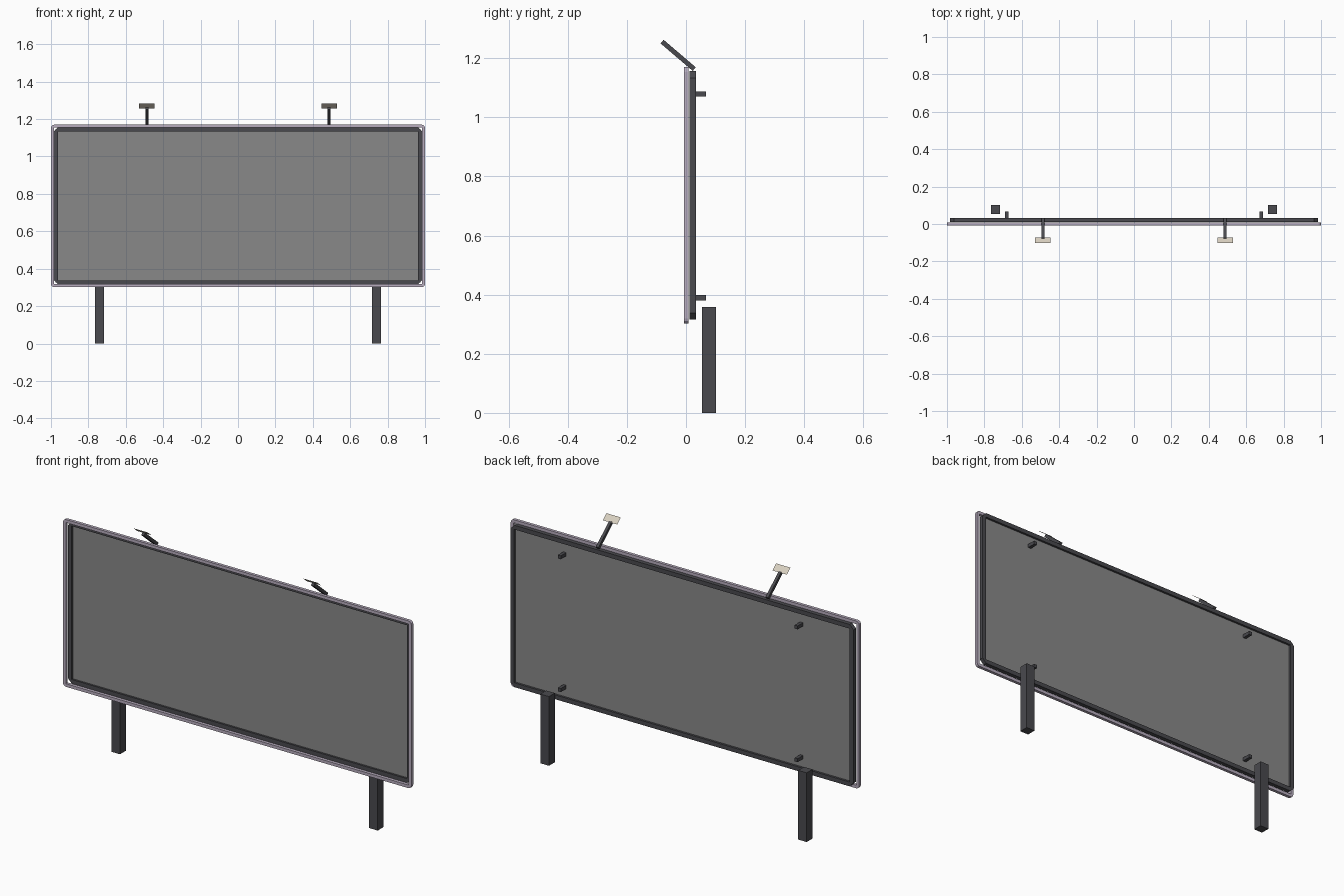
import bpy, bmesh, math
from mathutils import Matrix, Vector

if "Cube" in bpy.data.objects:
    bpy.data.objects.remove(bpy.data.objects["Cube"])


def material(name, rgba):
    m = bpy.data.materials.new(name)
    m.diffuse_color = rgba
    m.use_nodes = True
    m.node_tree.nodes["Principled BSDF"].inputs["Base Color"].default_value = m.diffuse_color
    return m


DARK = material("dark_metal", (0.068, 0.068, 0.077, 1))
TUBE = material("tube_glass", (0.48, 0.42, 0.52, 1))
PANEL = material("panel_grey", (0.25, 0.25, 0.25, 1))
LAMP = material("lamp_cream", (0.68, 0.62, 0.52, 1))


def finish(bm, name, mat):
    bmesh.ops.recalc_face_normals(bm, faces=bm.faces)
    me = bpy.data.meshes.new(name)
    bm.to_mesh(me)
    bm.free()
    me.materials.append(mat)
    ob = bpy.data.objects.new(name, me)
    bpy.context.collection.objects.link(ob)
    return ob


def box(name, centre, size, mat, tilt=0.0):
    bm = bmesh.new()
    bmesh.ops.create_cube(bm, size=1)
    bm.transform(Matrix.Translation(centre) @ Matrix.Rotation(tilt, 4, 'X')
                 @ Matrix.Diagonal((*size, 1)))
    return finish(bm, name, mat)


def plane(name, centre, size, mat, tilt):
    bm = bmesh.new()
    bmesh.ops.create_grid(bm, x_segments=1, y_segments=1, size=0.5)
    bm.transform(Matrix.Translation(centre) @ Matrix.Rotation(tilt, 4, 'X')
                 @ Matrix.Diagonal((*size, 1, 1)))
    return finish(bm, name, mat)


def rect_loop(hw, hh, r, y, zc, steps):
    """Rounded rectangle in the xz plane."""
    pts = []
    for q, (sx, sz) in enumerate([(1, 1), (-1, 1), (-1, -1), (1, -1)]):
        for i in range(steps + 1):
            a = math.pi / 2 * (q + i / steps)
            pts.append(Vector((sx * (hw - r) + r * math.cos(a), y,
                               zc + sz * (hh - r) + r * math.sin(a))))
    return pts


def rim(name, hw, hh, zc, y, rx, ry, corner, steps, mat):
    """Closed rim: a square section swept round a rounded rectangle."""
    bm = bmesh.new()
    loops = []
    for sx, sy in ((1, 1), (-1, 1), (-1, -1), (1, -1)):
        d = rx * sx
        pts = rect_loop(hw - rx + d, hh - rx + d, corner + d, y + ry * sy, zc, steps)
        loops.append([bm.verts.new(p) for p in pts])
    n = len(loops[0])
    for k in range(4):
        p, q = loops[k], loops[(k + 1) % 4]
        for i in range(n):
            j = (i + 1) % n
            bm.faces.new((p[i], p[j], q[j], q[i]))
    return finish(bm, name, mat)


ZC = 0.736

# Light tube around the sign, dark frame behind it, and the sign face
rim("light_tube", 1.0, 0.434, ZC, 0.001, 0.008, 0.008, 0.009, 3, TUBE)
rim("sign_frame", 0.985, 0.42, ZC, 0.0225, 0.011, 0.0105, 0.0115, 1, DARK)
plane("sign_panel", (0, 0.022, ZC), (1.95, 0.82), PANEL, math.pi / 2)

# Arm line in the yz plane
low, high = Vector((0, 0.028, 1.163)), Vector((0, -0.081, 1.256))
run = high - low
tilt = math.atan2(run.z, run.y)

for side, s in (("left", -1), ("right", 1)):
    # Posts behind the sign
    box(f"post_{side}", (s * 0.74, 0.078, 0.1795), (0.049, 0.048, 0.359), DARK)
    # Mounting brackets on the back
    for level, z in (("lower", 0.39), ("upper", 1.079)):
        box(f"bracket_{level}_{side}", (s * 0.68, 0.0455, z),
            (0.017, 0.045, 0.018), DARK)
    # Lamp arm and flat lamp plate at its end
    c = (low + high) / 2
    box(f"lamp_arm_{side}", (s * 0.487, c.y, c.z), (0.015, run.length, 0.016), DARK, tilt)
    plane(f"lamp_plate_{side}", (s * 0.487, -0.0875, 1.27), (0.082, 0.039), LAMP, tilt + math.pi)
